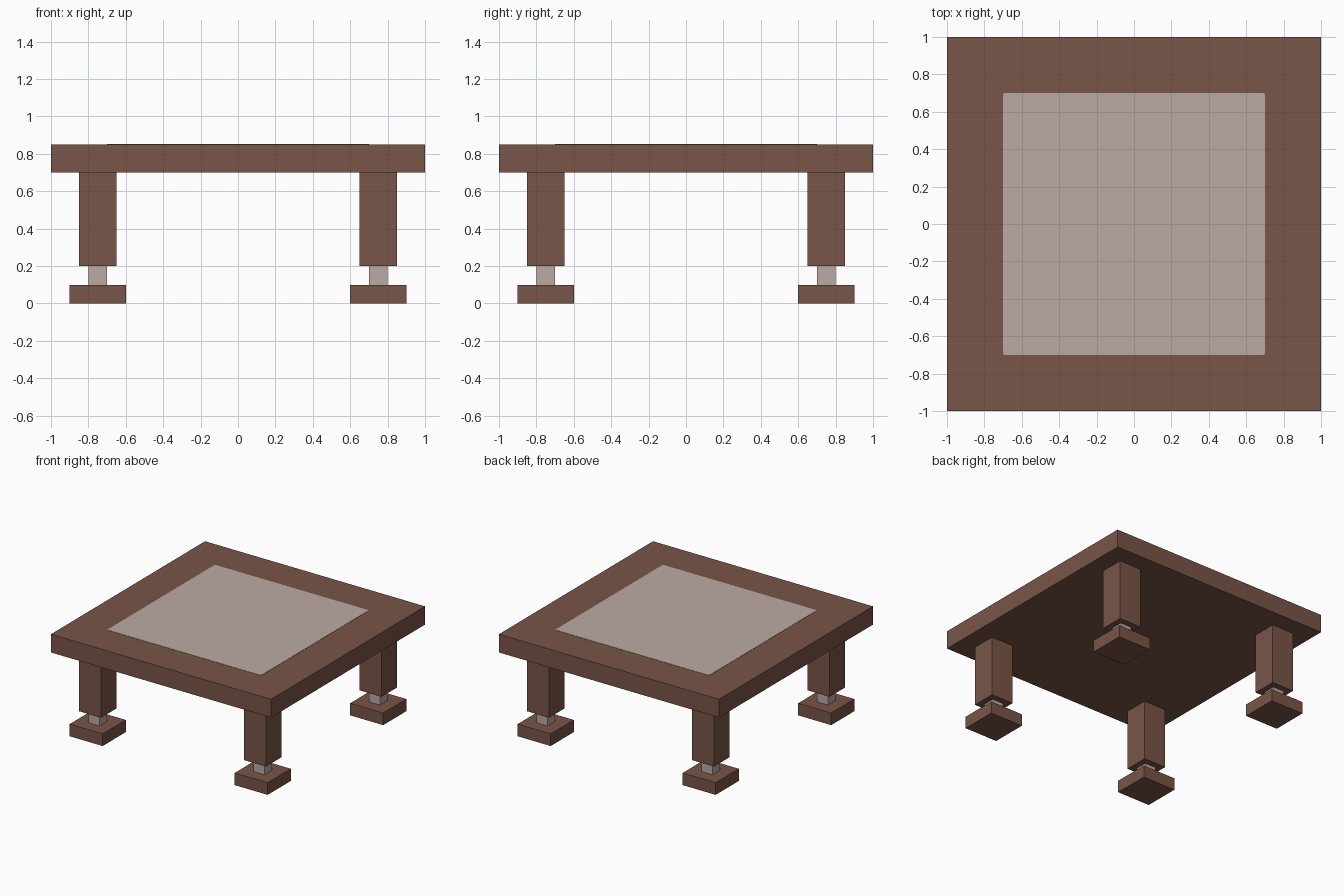
import bpy, bmesh
from mathutils import Matrix

if "Cube" in bpy.data.objects:
    bpy.data.objects.remove(bpy.data.objects["Cube"])


def material(name, rgb):
    m = bpy.data.materials.new(name)
    m.diffuse_color = (*rgb, 1.0)
    m.use_nodes = True
    m.node_tree.nodes["Principled BSDF"].inputs["Base Color"].default_value = m.diffuse_color
    return m


brown = material("brown wood", (0.191, 0.091, 0.065))
pale = material("pale taupe", (0.503, 0.402, 0.371))


def box(name, x, y, z0, z1, width, mat, corner=0.0):
    """Square block centred on x, y, from z0 to z1; corner rounds the upright edges."""
    bm = bmesh.new()
    bmesh.ops.create_cube(bm, size=1.0, matrix=Matrix.Diagonal((width, width, z1 - z0, 1)))
    if corner:
        upright = [e for e in bm.edges if abs(e.verts[0].co.z - e.verts[1].co.z) > 1e-5]
        bmesh.ops.bevel(bm, geom=upright, offset=corner, segments=2, profile=0.5,
                        affect='EDGES')
    mesh = bpy.data.meshes.new(name)
    bm.to_mesh(mesh)
    bm.free()
    mesh.materials.append(mat)
    ob = bpy.data.objects.new(name, mesh)
    ob.location = (x, y, (z0 + z1) / 2)
    bpy.context.collection.objects.link(ob)
    return ob


# Table top with a thin pale panel on it
box("table_top", 0, 0, 0.70, 0.85, 2.0, brown)
box("top_panel", 0, 0, 0.848, 0.852, 1.4, pale, corner=0.01)

# Four legs, each a foot pad, a narrow stem and a post
for side_y, sy in (("front", -1), ("back", 1)):
    for side_x, sx in (("left", -1), ("right", 1)):
        x, y, label = 0.75 * sx, 0.75 * sy, f"{side_y}_{side_x}"
        box(f"{label}_foot", x, y, 0.0, 0.10, 0.3, brown)
        box(f"{label}_stem", x, y, 0.10, 0.20, 0.1, pale)
        box(f"{label}_leg", x, y, 0.20, 0.70, 0.2, brown)
